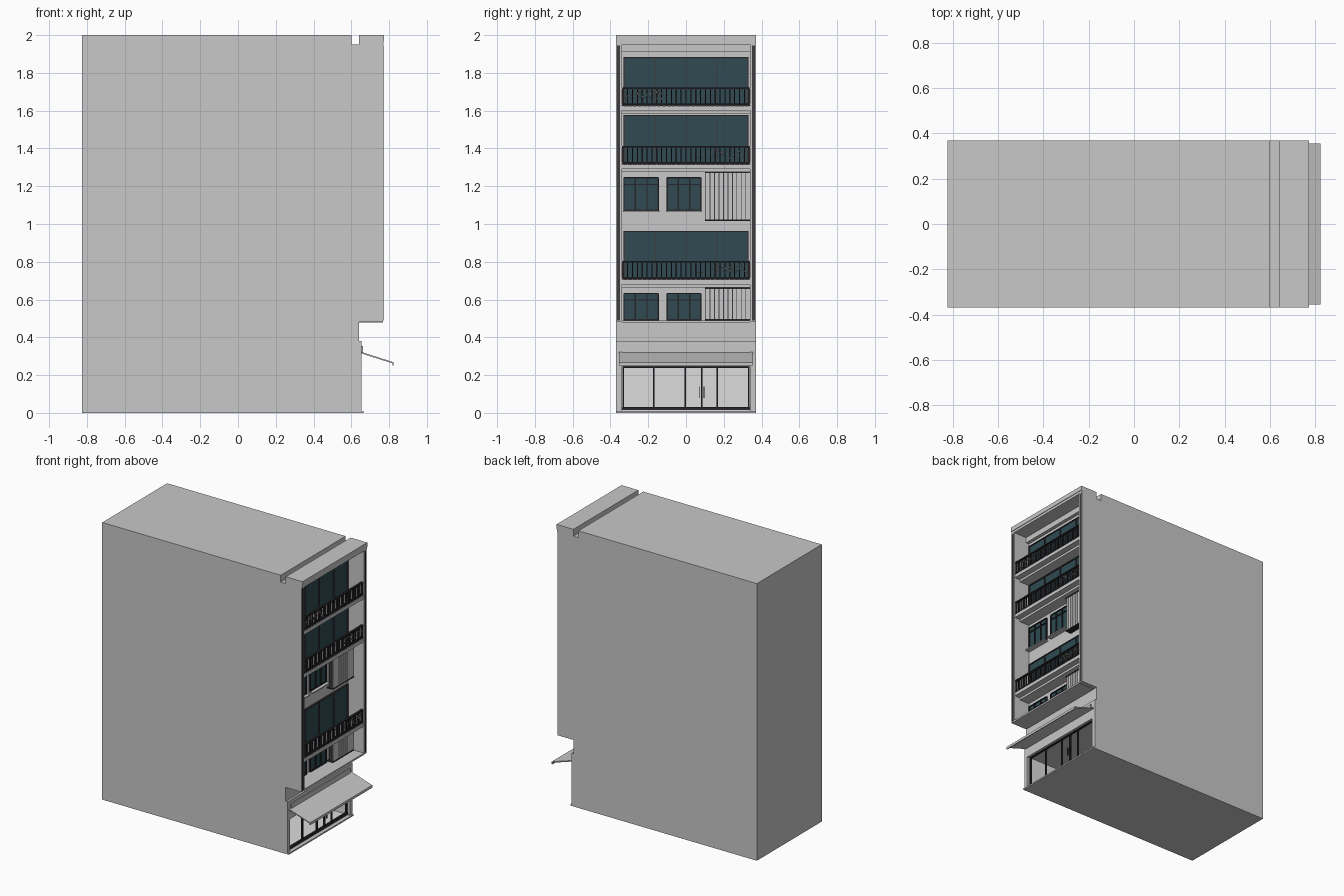
import bpy, bmesh, random
from mathutils import Matrix, Vector

random.seed(4)
cube = bpy.data.objects.get("Cube")
if cube:
    bpy.data.objects.remove(cube, do_unlink=True)


def material(name, rgb):
    m = bpy.data.materials.new(name)
    m.use_nodes = True
    m.diffuse_color = (*rgb, 1)
    m.node_tree.nodes["Principled BSDF"].inputs["Base Color"].default_value = (*rgb, 1)
    return m


WALL = material("wall grey", (0.58, 0.58, 0.58))
PALE = material("interior white", (0.72, 0.72, 0.72))
GLASS = material("teal glass", (0.029, 0.07, 0.086))
DARK = material("dark metal", (0.02, 0.018, 0.022))
FRAME = material("frame brown grey", (0.05, 0.043, 0.05))
LEAF = material("dry leaf", (0.42, 0.41, 0.38))


def finish(name, bm, mat):
    bmesh.ops.recalc_face_normals(bm, faces=bm.faces)
    mesh = bpy.data.meshes.new(name)
    bm.to_mesh(mesh)
    bm.free()
    mesh.materials.append(mat)
    obj = bpy.data.objects.new(name, mesh)
    bpy.context.collection.objects.link(obj)
    return obj


def boxes(name, mat, items):
    """One object from boxes given as (x0, x1, y0, y1, z0, z1)."""
    bm = bmesh.new()
    for x0, x1, y0, y1, z0, z1 in items:
        mid = Vector((x0 + x1, y0 + y1, z0 + z1)) / 2
        size = (x1 - x0, y1 - y0, z1 - z0)
        bmesh.ops.create_cube(bm, size=1, matrix=Matrix.Translation(mid) @ Matrix.Diagonal((*size, 1)))
    return finish(name, bm, mat)


def prism(name, mat, profile, y0, y1):
    """Side profile in x and z, extruded along y."""
    bm = bmesh.new()
    face = bm.faces.new([bm.verts.new((x, y0, z)) for x, z in profile])
    out = bmesh.ops.extrude_face_region(bm, geom=[face])
    moved = [v for v in out["geom"] if isinstance(v, bmesh.types.BMVert)]
    bmesh.ops.translate(bm, verts=moved, vec=(0, y1 - y0, 0))
    return finish(name, bm, mat)


BACK, FACE, FRONT = -0.825, 0.64, 0.768
HALF, INNER = 0.37, 0.34
SHOP_BACK, SHOP_TOP = 0.35, 0.245

# Main block with the shop recess and the roof gutter notch
roof = [(FACE, 1.95), (0.6, 1.95), (0.6, 2), (BACK, 2)]
prism("main_block", WALL, [(BACK, 0), (FACE, 0), (FACE, 0.01), (SHOP_BACK, 0.01),
      (SHOP_BACK, SHOP_TOP), (FACE, SHOP_TOP)] + roof, -INNER, INNER)

# Side walls that project as the upper frame
cheek = [(BACK, 0), (0.655, 0), (0.655, 0.38), (FACE, 0.38), (FACE, 0.48),
         (FRONT, 0.48), (FRONT, 1.95)] + roof[1:]
for side, s in (("right", -1), ("left", 1)):
    prism(side + "_side_wall", WALL, cheek, s * INNER, s * HALF)
    boxes(side + "_edge_strip", FRAME, [(FRONT - 0.002, FRONT + 0.003, s * 0.358 - 0.008, s * 0.358 + 0.008, 0.49, 1.945)])

# Roof fascia and floor of the upper frame
boxes("roof_fascia", WALL, [(FACE, 0.77, -HALF, HALF, 1.95, 1.968), (FACE, 0.774, -HALF, HALF, 1.968, 2)])
boxes("frame_floor", WALL, [(FACE, FRONT, -INNER, INNER, 0.478, 0.49)])
boxes("top_beam", WALL, [(FACE, 0.665, -INNER, INNER, 1.91, 1.95)])

# Shop lintel, sign band, doorstep and canopy
boxes("shop_lintel", WALL, [(FACE, 0.655, -INNER, INNER, SHOP_TOP, 0.38)])
boxes("sign_band", WALL, [(0.655, 0.662, -0.335, 0.335, 0.32, 0.355)])
boxes("doorstep", WALL, [(FACE, 0.665, -HALF, HALF, 0, 0.01)])
prism("canopy", WALL, [(0.655, 0.322), (0.824, 0.268), (0.824, 0.25), (0.818, 0.25),
      (0.818, 0.262), (0.655, 0.314)], -0.355, 0.355)

# Shop interior lining
boxes("shop_lining", PALE, [
    (SHOP_BACK, 0.638, -INNER, INNER, 0.01, 0.014),
    (SHOP_BACK, SHOP_BACK + 0.004, -INNER, INNER, 0.014, SHOP_TOP),
    (SHOP_BACK, 0.638, -INNER, -INNER + 0.004, 0.014, SHOP_TOP),
    (SHOP_BACK, 0.638, INNER - 0.004, INNER, 0.014, SHOP_TOP)])

# Shop front frame, mullions and door handles
shop = [(0.625, 0.638, y - 0.004, y + 0.004, 0.014, SHOP_TOP) for y in (-0.332, -0.17, -0.004, 0.083, 0.165, 0.332)]
shop += [(0.625, 0.64, -INNER, INNER, 0.014, 0.03), (0.625, 0.638, -INNER, INNER, 0.238, SHOP_TOP)]
shop += [(0.638, 0.645, y - 0.002, y + 0.002, 0.08, 0.14) for y in (0.07, 0.095)]
boxes("shop_front_frame", DARK, shop)


def balcony(label, z, height, plant_y):
    # Slab; the top and middle ones also carry a stepped soffit
    boxes(label + "_slab", WALL, [(FACE, FRONT - 0.004, -INNER, INNER, z - 0.024, z),
                                  (FACE, 0.72, -INNER, INNER, z - 0.04, z - 0.024)])
    # Sliding glazing with frame
    top = z + height
    boxes(label + "_glass", GLASS, [(FACE, 0.645, -0.328, 0.328, z, top)])
    bars = [(FACE, 0.652, y - 0.003, y + 0.003, z, top) for y in (-0.327, -0.165, 0, 0.165, 0.327)]
    bars += [(FACE, 0.652, -0.33, 0.33, h - 0.003, h + 0.003) for h in (z + 0.004, top)]
    boxes(label + "_glazing_frame", FRAME, bars)
    # Railing
    rail = [(0.746, 0.762, -INNER, INNER, z + a, z + b) for a, b in ((0.004, 0.013), (0.09, 0.098))]
    count = 27
    for i in range(count):
        y = -0.335 + 0.67 * i / (count - 1)
        rail.append((0.748, 0.76, y - 0.003, y + 0.003, z, z + 0.09))
    boxes(label + "_railing", DARK, rail)
    # Climbing plant and a small low table
    leaves = []
    for _ in range(110):
        y, h = plant_y + random.uniform(-0.1, 0.1), z + random.uniform(0.035, 0.08)
        x, r = random.uniform(0.74, 0.764), random.uniform(0.0015, 0.003)
        leaves.append((x - r, x + r, y - r, y + r, h - r, h + r))
    boxes(label + "_plant", LEAF, leaves)
    ty = 0.1 if plant_y < 0 else 0.07
    boxes(label + "_table", LEAF, [(0.69, 0.72, ty - 0.02, ty + 0.02, z + 0.036, z + 0.04),
                                   (0.703, 0.707, ty - 0.002, ty + 0.002, z, z + 0.036)])


balcony("top_balcony", 1.625, 0.255, -0.225)
balcony("middle_balcony", 1.315, 0.26, 0.23)
balcony("lower_balcony", 0.705, 0.255, 0.23)


def window_floor(label, z0, z1, screen0, screen1, sill):
    panes, bars, sills = [], [], []
    for y0, y1 in ((-0.328, -0.147), (-0.1, 0.078)):
        panes.append((FACE, 0.645, y0, y1, z0, z1))
        for t in (0, 0.33, 0.67, 1):
            y = y0 + (y1 - y0) * t
            bars.append((FACE, 0.652, y - 0.0035, y + 0.0035, z0, z1))
        for h in (z0 + 0.003, z1 - 0.035, z1):
            bars.append((FACE, 0.652, y0, y1, h - 0.003, h + 0.003))
        sills.append((FACE, 0.675, y0 - 0.006, y1 + 0.006, z0 - 0.008, z0))
    boxes(label + "_window_glass", GLASS, panes)
    boxes(label + "_window_frames", DARK, bars)
    if sill:
        boxes(label + "_window_sills", WALL, sills)
    # Screen of upright slats on a dark tray
    slats, gaps, n = [], [], 10
    pitch = 0.236 / n
    for i in range(n):
        y = 0.102 + pitch * i
        slats.append((0.655, 0.685, y + 0.004, y + pitch, screen0, screen1))
        gaps.append((0.655, 0.68, y, y + 0.004, screen0, screen1))
    boxes(label + "_slat_screen", WALL, slats)
    boxes(label + "_slat_gaps", FRAME, gaps)
    boxes(label + "_screen_rails", DARK, [(FACE, 0.688, 0.1, INNER, h - 0.003, h + 0.003) for h in (screen0, screen1)])


window_floor("upper", 1.072, 1.245, 1.02, 1.272, True)
window_floor("first", 0.49, 0.632, 0.493, 0.66, False)
